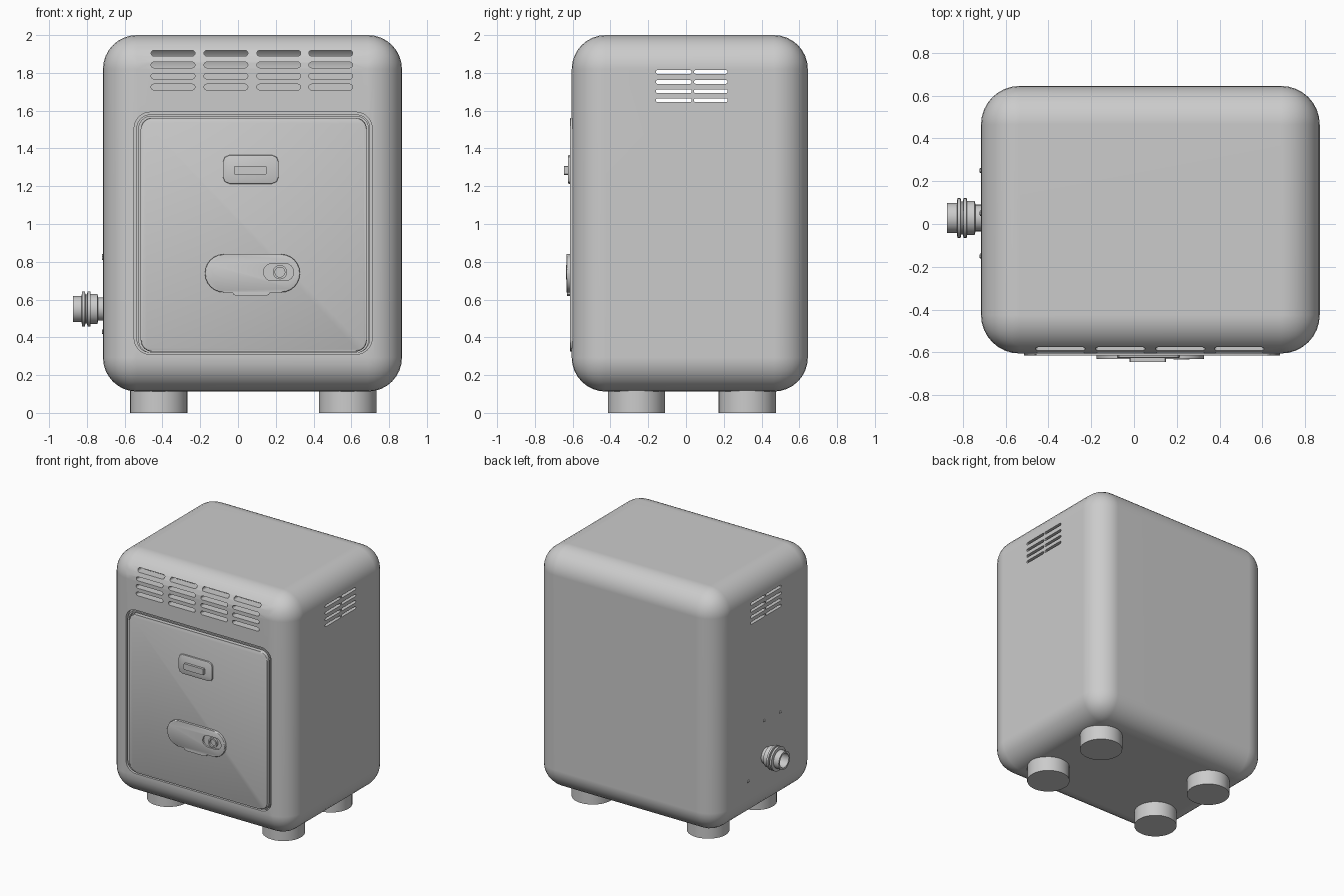
import bpy, bmesh, math
from mathutils import Vector

if "Cube" in bpy.data.objects:
    bpy.data.objects.remove(bpy.data.objects["Cube"])


def make(name, bm, angle=35):
    bmesh.ops.recalc_face_normals(bm, faces=bm.faces)
    me = bpy.data.meshes.new(name)
    bm.to_mesh(me)
    bm.free()
    ob = bpy.data.objects.new(name, me)
    bpy.context.collection.objects.link(ob)
    smooth(ob, angle)
    return ob


def smooth(ob, angle=35):
    bpy.ops.object.select_all(action='DESELECT')
    ob.select_set(True)
    bpy.context.view_layer.objects.active = ob
    bpy.ops.object.shade_smooth_by_angle(angle=math.radians(angle))


def box(bm, lo, hi, r, seg):
    res = bmesh.ops.create_cube(bm, size=1)
    for v in res['verts']:
        v.co = Vector([(a + b) / 2 + c * (b - a) for a, b, c in zip(lo, hi, v.co)])
    bmesh.ops.bevel(bm, geom=bm.edges[:], offset=r, segments=seg, profile=0.5, affect='EDGES')


def slab(bm, u0, u1, z0, z1, r, d0, d1, axis='y', seg=5, bevel=0.0):
    """Rounded rectangle in (u, z) extruded from depth d0 (visible face) to d1."""
    pts = []
    for cu, cz, a0 in ((u1 - r, z1 - r, 0), (u0 + r, z1 - r, 90),
                       (u0 + r, z0 + r, 180), (u1 - r, z0 + r, 270)):
        for i in range(seg + 1):
            a = math.radians(a0 + 90 * i / seg)
            pts.append((cu + r * math.cos(a), cz + r * math.sin(a)))
    pos = (lambda u, z, d: (u, d, z)) if axis == 'y' else (lambda u, z, d: (d, u, z))
    front = [bm.verts.new(pos(u, z, d0)) for u, z in pts]
    back = [bm.verts.new(pos(u, z, d1)) for u, z in pts]
    n = len(pts)
    f = bm.faces.new(front)
    bm.faces.new(back[::-1])
    for i in range(n):
        bm.faces.new((front[i], back[i], back[(i + 1) % n], front[(i + 1) % n]))
    if bevel:
        bmesh.ops.bevel(bm, geom=list(f.edges), offset=bevel, segments=2, profile=0.5, affect='EDGES')


def plate(name, *args, **kw):
    bm = bmesh.new()
    slab(bm, *args, **kw)
    return make(name, bm)


def cut(ob, *cutters):
    for c in cutters:
        c.hide_render = True
        m = ob.modifiers.new('cut', 'BOOLEAN')
        m.operation, m.solver, m.object = 'DIFFERENCE', 'EXACT', c
        bpy.ops.object.select_all(action='DESELECT')
        bpy.context.view_layer.objects.active = ob
        ob.select_set(True)
        bpy.ops.object.modifier_apply(modifier=m.name)
        bpy.data.objects.remove(c)


def lathe(name, profile, centre, axis='z', n=32, closed=False):
    """Revolve (radius, distance) pairs around the z or x axis."""
    bm = bmesh.new()
    rings = []
    for r, h in profile:
        ring = []
        for i in range(n):
            a = 2 * math.pi * i / n
            p = (r * math.cos(a), r * math.sin(a))
            co = {'z': (p[0], p[1], h), 'x': (h, p[0], p[1]), 'y': (p[0], h, p[1])}[axis]
            ring.append(bm.verts.new(Vector(co) + Vector(centre)))
        rings.append(ring)
    for a, b in zip(rings, rings[1:]):
        for i in range(n):
            bm.faces.new((a[i], a[(i + 1) % n], b[(i + 1) % n], b[i]))
    bm.faces.new(rings[0])
    bm.faces.new(rings[-1])
    return make(name, bm)


# Hollow rounded cabinet
bm = bmesh.new()
box(bm, (-0.715, -0.605, 0.113), (0.868, 0.645, 2.0), 0.18, 8)
body = make('cabinet', bm)
bm = bmesh.new()
box(bm, (-0.665, -0.545, 0.163), (0.818, 0.595, 1.95), 0.13, 8)
cavity = make('cavity_cutter', bm)

# Door recess and ventilation slots
recess = plate('recess_cutter', -0.55, 0.71, 0.31, 1.592, 0.085, -0.7, -0.572, seg=8)
bm = bmesh.new()
for x in (-0.46, -0.18, 0.10, 0.375):
    for z in (1.904, 1.842, 1.783, 1.725):
        slab(bm, x, x + 0.232, z - 0.015, z + 0.015, 0.0145, -0.7, -0.45)
front_slots = make('front_slot_cutter', bm)
bm = bmesh.new()
for y0, y1 in ((-0.16, 0.03), (0.042, 0.22)):
    for z in (1.805, 1.752, 1.703, 1.655):
        for d0, d1 in ((-0.8, -0.6), (0.95, 0.75)):
            slab(bm, y0, y1, z - 0.01, z + 0.01, 0.009, d0, d1, axis='x', seg=3)
side_slots = make('side_slot_cutter', bm)
cut(body, cavity, recess, front_slots, side_slots)
smooth(body, 30)
wn = body.modifiers.new('normals', 'WEIGHTED_NORMAL')
wn.keep_sharp = True

# Door panel with a thin frame line around it
plate('door', -0.515, 0.682, 0.325, 1.562, 0.06, -0.614, -0.565, seg=8, bevel=0.01)
rim = plate('door_rim', -0.538, 0.70, 0.318, 1.58, 0.075, -0.598, -0.568, seg=8)
cut(rim, plate('rim_cutter', -0.525, 0.69, 0.32, 1.57, 0.065, -0.7, -0.5, seg=8))
smooth(rim)

# Upper handle plate with raised grip
plate('upper_plate', -0.08, 0.215, 1.213, 1.365, 0.035, -0.626, -0.60, seg=2, bevel=0.006)
plate('upper_grip', -0.02, 0.15, 1.26, 1.308, 0.004, -0.645, -0.61, seg=1)

# Lower latch plate with a recessed slot and a round knob
latch = plate('latch_plate', -0.175, 0.328, 0.638, 0.84, 0.1, -0.632, -0.605, seg=6, bevel=0.006)
cut(latch, plate('latch_cutter', 0.135, 0.295, 0.70, 0.79, 0.044, -0.7, -0.618, seg=4))
smooth(latch)
plate('latch_lip', -0.03, 0.17, 0.62, 0.70, 0.02, -0.63, -0.605, seg=2)
lathe('latch_knob', [(0.038, -0.612), (0.038, -0.634), (0.026, -0.634), (0.026, -0.618)],
      (0.222, 0, 0.745), 'y', 20)

# Hose connector on the left side
lathe('hose_connector', [
    (0.062, -0.69), (0.062, -0.74), (0.08, -0.745), (0.08, -0.78), (0.093, -0.782), (0.093, -0.797),
    (0.078, -0.799), (0.078, -0.808), (0.093, -0.81), (0.093, -0.825), (0.07, -0.828),
    (0.07, -0.873), (0.055, -0.873), (0.055, -0.76)], (0, 0.028, 0.55), 'x')

# Small fixing studs near the connector
for i, (y, z) in enumerate(((0.05, 0.83), (-0.15, 0.82), (0.25, 0.43))):
    lathe(f'stud_{i + 1}', [(0.012, -0.70), (0.012, -0.719), (0.008, -0.721)], (0, y, z), 'x', 10)

# Four round feet
for sx, x in (('left', -0.42), ('right', 0.58)):
    for sy, y in (('front', -0.262), ('back', 0.325)):
        lathe(f'{sy}_{sx}_foot', [(0.152, 0.16), (0.152, 0.0)], (x, y, 0))
